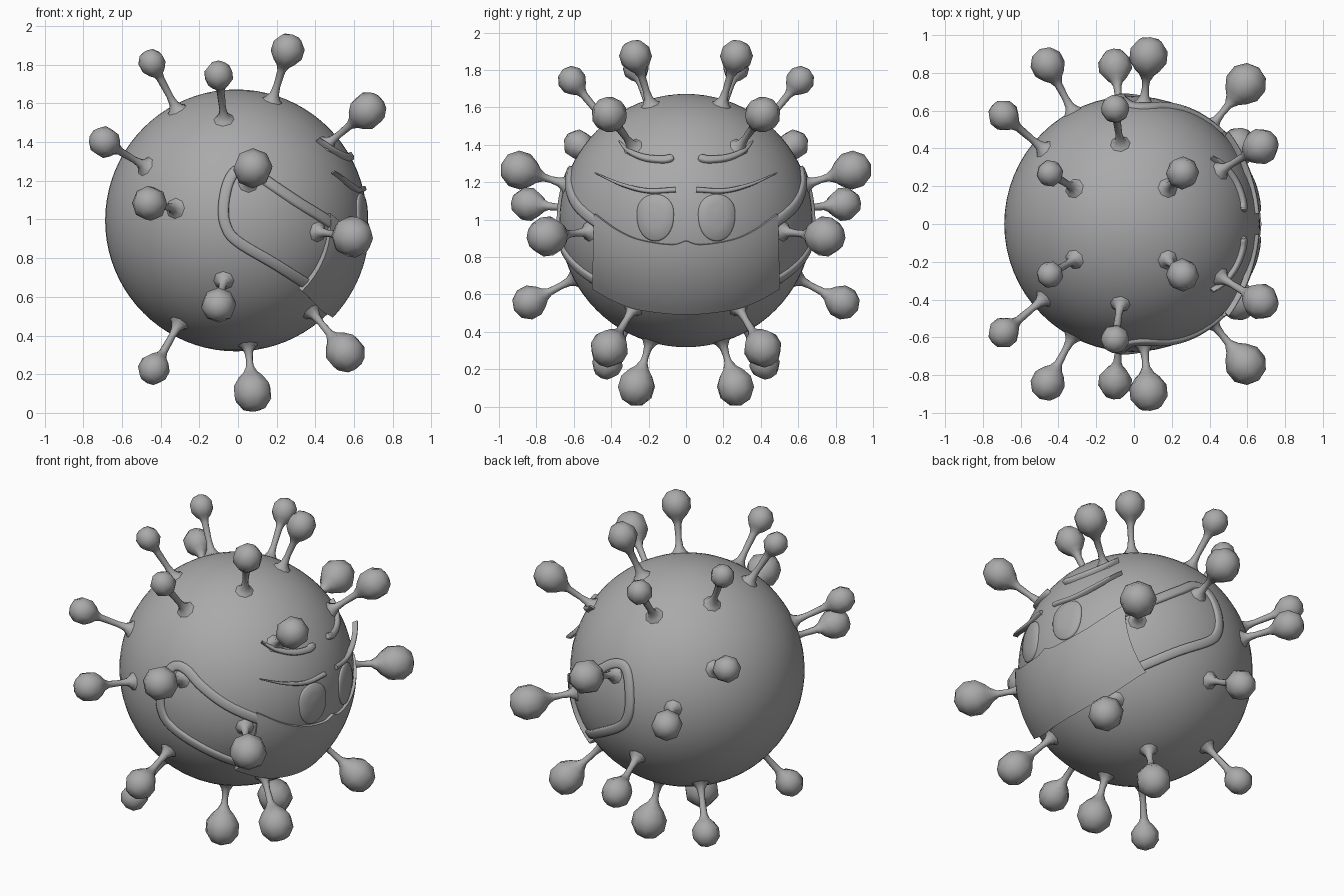
import bpy, bmesh, math
from mathutils import Vector

cube = bpy.data.objects.get("Cube")
if cube:
    bpy.data.objects.remove(cube, do_unlink=True)

CENTER = Vector((-0.01, 0, 0.995))
R = 0.677

grey = bpy.data.materials.new("plain grey")
grey.use_nodes = True
grey.diffuse_color = (0.4, 0.4, 0.4, 1)
grey.node_tree.nodes["Principled BSDF"].inputs["Base Color"].default_value = (0.4, 0.4, 0.4, 1)
parts = []


def finish(name, bm):
    bmesh.ops.recalc_face_normals(bm, faces=bm.faces[:])
    mesh = bpy.data.meshes.new(name)
    bm.to_mesh(mesh)
    bm.free()
    mesh.materials.append(grey)
    ob = bpy.data.objects.new(name, mesh)
    bpy.context.collection.objects.link(ob)
    parts.append(ob)


def spline(points, steps=6):
    """Smooth path through the points."""
    p = [Vector(q) for q in points]
    p = [2 * p[0] - p[1]] + p + [2 * p[-1] - p[-2]]
    out = []
    for i in range(1, len(p) - 2):
        a, b, c, d = p[i - 1:i + 3]
        for k in range(steps):
            t = k / steps
            out.append(0.5 * (2 * b + (c - a) * t + (2 * a - 5 * b + 4 * c - d) * t ** 2
                              + (3 * b - a - 3 * c + d) * t ** 3))
    return out + [p[-2]]


def from_face(y, z):
    """Direction of a body point seen from the face side (+x)."""
    z -= CENTER.z
    return Vector((math.sqrt(max(R * R - y * y - z * z, 0.001)), y, z)).normalized()


def from_side(x, z, side):
    """Direction of a body point seen from either flank."""
    x, z = x - CENTER.x, z - CENTER.z
    return Vector((x, side * math.sqrt(max(R * R - x * x - z * z, 0.001)), z)).normalized()


def stitch(bm, rings, closed=True):
    for a, b in zip(rings, rings[1:]):
        n = len(a)
        for i in range(n if closed else n - 1):
            j = (i + 1) % n
            bm.faces.new((a[i], a[j], b[j], b[i]))


def ribbon(name, path, depth=0.03):
    """Raised band; each path item is direction, width, lift."""
    path = spline([(*d, w, h) for d, w, h in path])
    bm = bmesh.new()
    mids = [Vector(q[:3]).normalized() for q in path]
    rings = []
    for i, (n, q) in enumerate(zip(mids, path)):
        tangent = mids[min(i + 1, len(mids) - 1)] - mids[max(i - 1, 0)]
        side = n.cross(tangent).normalized() * q[3] / 2
        base = CENTER + n * (R + q[4])
        section = (base - side - n * depth, base - side - n * 0.006, base - side * 0.6,
                   base + side * 0.6, base + side - n * 0.006, base + side - n * depth)
        rings.append([bm.verts.new(v) for v in section])
    stitch(bm, rings)
    bm.faces.new(rings[0])
    bm.faces.new(rings[-1])
    finish(name, bm)


# Body
bm = bmesh.new()
bmesh.ops.create_uvsphere(bm, u_segments=64, v_segments=40, radius=R)
bmesh.ops.translate(bm, verts=bm.verts[:], vec=CENTER)
finish("body", bm)


# Spikes: flared stem and eight sided knob, turned around one axis
def spike(name, tip, b):
    axis = Vector(tip) - CENTER
    d = axis.length
    turn = axis.to_track_quat('Z', 'Y')
    profile = [(0.065, R - 0.012), (0.04, R + 0.008), (0.024, R + 0.035),
               (0.018, R + 0.08), (0.021, d - b * 1.35), (0.38 * b, d - b * 1.02)]
    profile += [(b * math.cos(math.radians(a)), d + b * math.sin(math.radians(a)))
                for a in (-50, -18, 18, 54)]
    bm = bmesh.new()
    rings = []
    for r, h in profile:
        rings.append([bm.verts.new(CENTER + turn @ Vector((
            r * math.cos(k * math.pi / 4), r * math.sin(k * math.pi / 4), h))) for k in range(8)])
    stitch(bm, rings)
    top = bm.verts.new(CENTER + turn @ Vector((0, 0, d + b)))
    for k in range(8):
        bm.faces.new((rings[-1][k], rings[-1][(k + 1) % 8], top))
    finish(name, bm)


knobs = [(-0.445, 0.268, 1.81, 0.072), (-0.10, 0.61, 1.745, 0.077),
         (0.257, 0.27, 1.875, 0.088), (0.67, 0.41, 1.562, 0.098),
         (-0.69, 0.575, 1.40, 0.083), (-0.457, 0.845, 1.083, 0.092),
         (0.077, 0.89, 1.265, 0.104), (0.592, 0.743, 0.91, 0.11),
         (-0.10, 0.838, 0.557, 0.092), (-0.435, 0.42, 0.227, 0.083),
         (0.075, 0.265, 0.106, 0.104), (0.555, 0.41, 0.312, 0.104)]

for side, label in ((-1, "front"), (1, "back")):
    for i, (x, y, z, b) in enumerate(knobs):
        spike(f"spike_{label}_{i + 1}", (x, side * y, z), b)

    # Mask strap looping around the flank
    strap = [(0.5, 0.965), (0.33, 1.075), (0.18, 1.175), (0.08, 1.245), (0.0, 1.255),
             (-0.05, 1.19), (-0.075, 1.06), (-0.06, 0.96), (0.0, 0.885),
             (0.2, 0.765), (0.42, 0.63)]
    ribbon(f"mask_strap_{label}", [(from_side(x, z, side), 0.055, 0.016) for x, z in strap])

    # Eyelid with its outer tip standing off the body
    lid = [(0.44, 1.225, 0.008, 0.075), (0.33, 1.18, 0.018, 0.04),
           (0.2, 1.152, 0.024, 0.02), (0.055, 1.158, 0.026, 0.018)]
    ribbon(f"eyelid_{label}", [(from_face(side * y, z), w, h) for y, z, w, h in lid])

    # Eyebrow
    brow = [(0.345, 1.405, 0.01, 0.03), (0.3, 1.36, 0.025, 0.024), (0.22, 1.328, 0.034, 0.022),
            (0.13, 1.318, 0.038, 0.022), (0.085, 1.325, 0.04, 0.022), (0.07, 1.333, 0.025, 0.02)]
    ribbon(f"eyebrow_{label}", [(from_face(side * y, z), w, h) for y, z, w, h in brow])

    # Eye: shallow oval with a flatter top
    bm = bmesh.new()
    rings = []
    for size, lift in ((1, -0.01), (1, 0.005), (0.94, 0.01), (0.5, 0.013), (0.05, 0.014)):
        ring = []
        for k in range(32):
            a = k * math.tau / 32
            up = math.sin(a)
            z = 1.03 + size * (0.105 if up > 0 else 0.145) * math.copysign(abs(up) ** 0.85, up)
            n = from_face(side * (0.163 + size * 0.098 * math.cos(a)), z)
            ring.append(bm.verts.new(CENTER + n * (R + lift)))
        rings.append(ring)
    stitch(bm, rings)
    bm.faces.new(rings[-1])
    finish(f"eye_{label}", bm)

# Mask panel: upper and lower edges swept across the face, with a rim down to the body
upper = spline([(0, 0.888), (0.08, 0.868), (0.25, 0.895), (0.37, 0.95), (0.48, 1.03)])
lower = spline([(0, 0.515), (0.08, 0.517), (0.25, 0.54), (0.37, 0.583), (0.48, 0.645)])
columns = [(-u[0], u[1], l[1]) for u, l in zip(upper[:0:-1], lower[:0:-1])]
columns += [(u[0], u[1], l[1]) for u, l in zip(upper, lower)]
bm = bmesh.new()
rows = 12
grid = []
for y, top, bottom in columns:
    line = []
    for k in range(rows + 1):
        t = k / rows
        n = from_face(y, bottom + (top - bottom) * t)
        line.append(bm.verts.new(CENTER + n * (R + 0.032 - 0.016 * t)))
    grid.append(line)
stitch(bm, grid, closed=False)
rim = [e for e in bm.edges if e.is_boundary]
skirt = bmesh.ops.extrude_edge_only(bm, edges=rim)["geom"]
for v in skirt:
    if isinstance(v, bmesh.types.BMVert):
        v.co = CENTER + (v.co - CENTER).normalized() * (R - 0.015)
finish("mask_panel", bm)

# Smooth shading that keeps the rims crisp
bpy.ops.object.select_all(action='DESELECT')
for ob in parts:
    ob.select_set(True)
bpy.context.view_layer.objects.active = parts[0]
bpy.ops.object.shade_smooth_by_angle(angle=math.radians(65))
